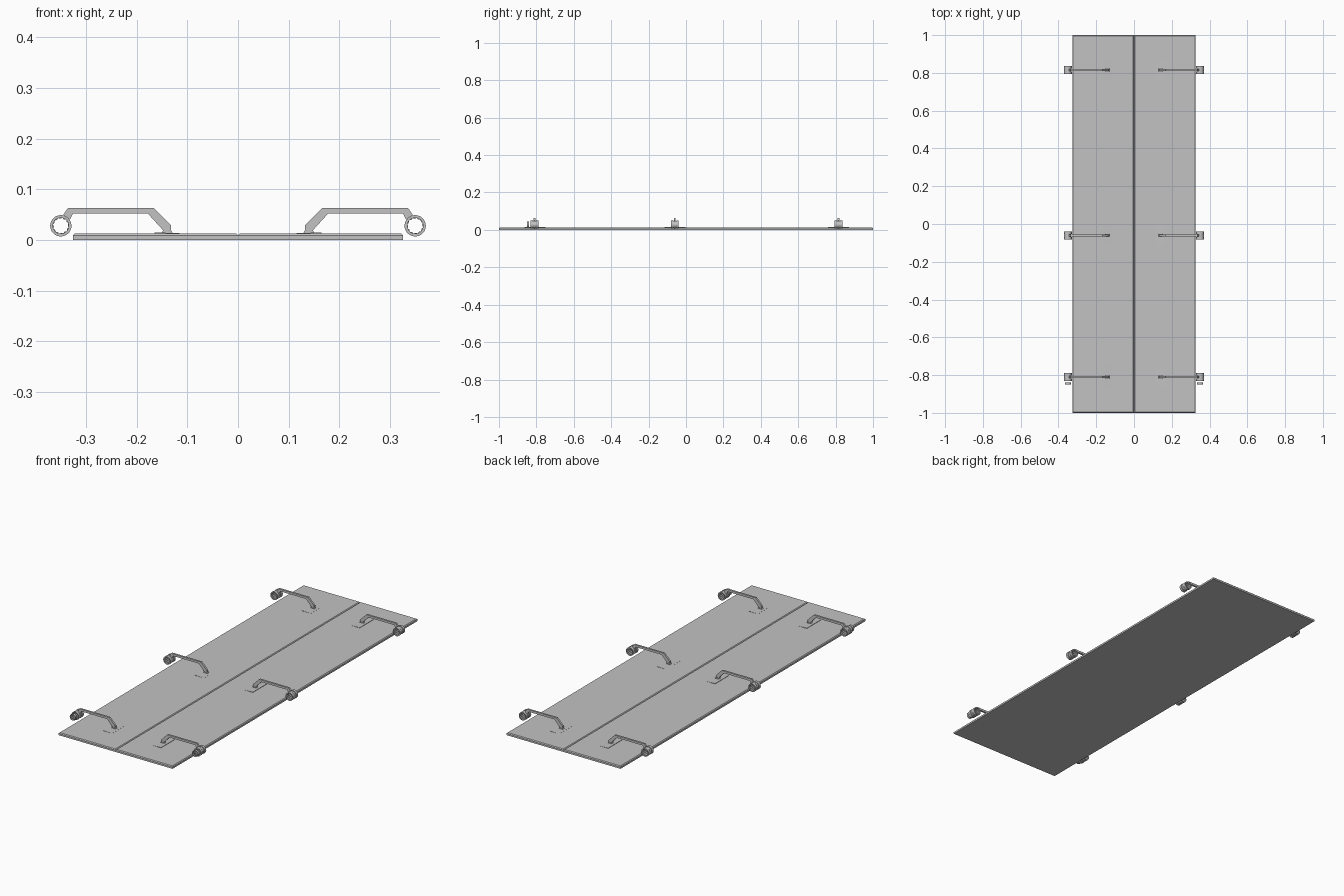
import bpy, bmesh, math

if "Cube" in bpy.data.objects:
    bpy.data.objects.remove(bpy.data.objects["Cube"])

grey = bpy.data.materials.new("satin grey")
grey.diffuse_color = (0.54, 0.54, 0.54, 1)
grey.use_nodes = True
grey.node_tree.nodes["Principled BSDF"].inputs["Base Color"].default_value = grey.diffuse_color


def finish(name, bm, smooth=False):
    bmesh.ops.recalc_face_normals(bm, faces=bm.faces)
    mesh = bpy.data.meshes.new(name)
    bm.to_mesh(mesh)
    bm.free()
    mesh.materials.append(grey)
    obj = bpy.data.objects.new(name, mesh)
    bpy.context.collection.objects.link(obj)
    if smooth:
        bpy.ops.object.select_all(action='DESELECT')
        obj.select_set(True)
        bpy.context.view_layer.objects.active = obj
        bpy.ops.object.shade_smooth_by_angle(angle=math.radians(30))
    return obj


def prism(name, points, y0, y1):
    """Extrude an x-z outline along y."""
    bm = bmesh.new()
    a = [bm.verts.new((x, y0, z)) for x, z in points]
    b = [bm.verts.new((x, y1, z)) for x, z in points]
    bm.faces.new(a)
    bm.faces.new(b[::-1])
    for i in range(len(a)):
        j = (i + 1) % len(a)
        bm.faces.new((a[i], a[j], b[j], b[i]))
    return finish(name, bm)


def tube(name, cx, cz, y0, y1, outer, inner, teeth_depth=0.0, n=48):
    """Hollow barrel along y, with optional splines inside the bore."""
    bm = bmesh.new()
    loops = []
    for y, bore in ((y0, False), (y1, False), (y1, True), (y0, True)):
        ring = []
        for i in range(n):
            a = 2 * math.pi * i / n
            r = outer
            if bore:
                r = inner - (teeth_depth if i % 4 < 2 else 0)
            ring.append(bm.verts.new((cx + r * math.cos(a), y, cz + r * math.sin(a))))
        loops.append(ring)
    for k in range(4):
        p, q = loops[k], loops[(k + 1) % 4]
        for i in range(n):
            j = (i + 1) % n
            bm.faces.new((p[i], p[j], q[j], q[i]))
    return finish(name, bm, True)


def door_leaf(name, s):
    """Flat leaf whose upper edges are chamfered."""
    c = 0.004
    bm = bmesh.new()
    levels = []
    for z, d in ((0.0, 0), (0.009, 0), (0.013, c)):
        x0, x1, y = s * d, s * (0.326 - d), 1.0 - d
        levels.append([bm.verts.new(p) for p in
                       ((x0, -y, z), (x1, -y, z), (x1, y, z), (x0, y, z))])
    for lo, hi in zip(levels, levels[1:]):
        for i in range(4):
            j = (i + 1) % 4
            bm.faces.new((lo[i], lo[j], hi[j], hi[i]))
    bm.faces.new(levels[0])
    bm.faces.new(levels[-1])
    return finish(name, bm)


# Bent hinge arm and shallow mounting pad, as x-z outlines
ARM = [(0.132, 0.029), (0.132, 0.021), (0.137, 0.017), (0.146, 0.017),
       (0.178, 0.052), (0.326, 0.052), (0.332, 0.040), (0.342, 0.046),
       (0.345, 0.050), (0.336, 0.063), (0.166, 0.063)]
PAD = [(0.115, 0.011), (0.165, 0.011), (0.165, 0.0150), (0.115, 0.0132)]
FOOT = [(0.128, 0.012), (0.152, 0.012), (0.148, 0.0185), (0.132, 0.0185)]
CX, CZ = 0.350, 0.028

for side, s in (("left", -1), ("right", 1)):
    door_leaf(side + "_leaf", s)
    for place, y, pad_y in (("back", 0.815, 0.815), ("middle", -0.06, -0.058),
                            ("front", -0.81, -0.808)):
        tag = f"{side}_{place}_"
        flip = lambda pts: [(s * x, z) for x, z in pts]
        prism(tag + "arm", flip(ARM), y - 0.005, y + 0.005)
        prism(tag + "foot", flip(FOOT), y - 0.007, y + 0.007)
        prism(tag + "pad", flip(PAD), pad_y - 0.056, pad_y + 0.056)
        # Barrel: splined sleeve between two collars
        tube(tag + "sleeve", s * CX, CZ, y - 0.020, y + 0.020, 0.0172, 0.0160, 0.0018)
        for end in (-1, 1):
            yc = y + end * 0.0145
            tube(f"{tag}collar_{end}", s * CX, CZ, yc - 0.0065, yc + 0.0065, 0.021, 0.0165)
        # Middle knuckle that carries the arm
        tube(tag + "knuckle", s * CX, CZ, y - 0.005, y + 0.005, 0.0195, 0.0165)
        if place == "front":
            tube(tag + "end_ring", s * CX, CZ, -0.851, -0.839, 0.0165, 0.0155, 0.0015)
